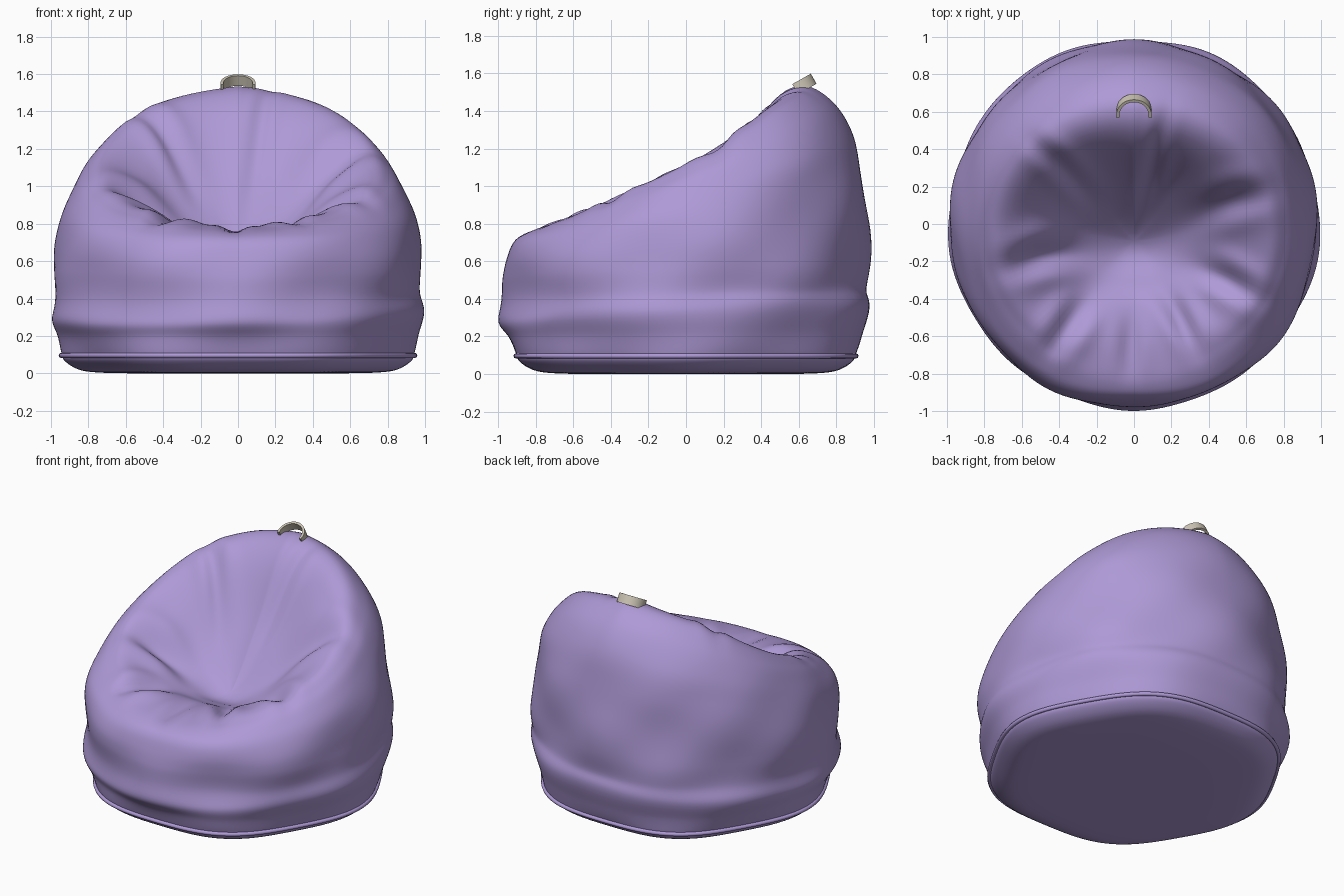
import bpy, bmesh, math
from mathutils import Vector

if "Cube" in bpy.data.objects:
    bpy.data.objects.remove(bpy.data.objects["Cube"])

def material(name, col):
    m = bpy.data.materials.new(name)
    m.diffuse_color = (*col, 1)
    m.use_nodes = True
    m.node_tree.nodes["Principled BSDF"].inputs["Base Color"].default_value = m.diffuse_color
    return m

PURPLE = material("lavender fabric", (0.42, 0.32, 0.67))
BEIGE = material("beige webbing", (0.62, 0.57, 0.47))

def make(name, bm, mat):
    bmesh.ops.recalc_face_normals(bm, faces=bm.faces)
    me = bpy.data.meshes.new(name)
    bm.to_mesh(me)
    bm.free()
    me.materials.append(mat)
    ob = bpy.data.objects.new(name, me)
    bpy.context.collection.objects.link(ob)
    return ob

def catmull(p, t):
    """Smooth curve through tuples p, t in 0..len(p)-1."""
    i = min(int(t), len(p) - 2)
    f = t - i
    a, b, c, d = p[max(i - 1, 0)], p[i], p[i + 1], p[min(i + 2, len(p) - 1)]
    return tuple(0.5 * (2 * q + (r - o) * f + (2 * o - 5 * q + 4 * r - s) * f * f
                 + (3 * q - o - 3 * r + s) * f ** 3) for o, q, r, s in zip(a, b, c, d))

# shared lower profile (radius, height), then upper profiles from front to back
LOWER = [(0, 0), (.5, 0), (.72, .004), (.83, .02), (.905, .065), (.925, .11),
         (.952, .2), (.99, .31), (.972, .42)]
UPPER = [
    [(.975, .52), (.965, .61), (.935, .69), (.88, .735), (.78, .76), (.60, .77), (.42, .752), (.24, .70)],
    [(.985, .54), (.98, .64), (.95, .73), (.9, .79), (.82, .845), (.71, .87), (.51, .80), (.27, .71)],
    [(.98, .56), (.975, .7), (.945, .84), (.89, .96), (.82, 1.06), (.71, 1.115), (.52, 1.01), (.27, .79)],
    [(.98, .58), (.97, .78), (.94, 1.0), (.90, 1.17), (.80, 1.33), (.66, 1.42), (.5, 1.32), (.27, .95)],
    [(.975, .6), (.965, .85), (.94, 1.07), (.88, 1.29), (.77, 1.46), (.61, 1.535), (.45, 1.42), (.25, 1.02)],
]
CENTRE = (0, .68)
# seat creases: angle, centre radius, depth, width
FOLDS = [(199, .53, .06, .07), (13, .55, .045, .07), (-31, .6, .045, .06), (237, .66, .04, .06),
         (-64, .58, .035, .05), (268, .65, .018, .05), (141, .5, .035, .05), (74, .42, .02, .04)]

def hexed(a, z):
    """Slightly hexagonal base that fades out upward."""
    return 0.02 * math.cos(6 * a) * max(0, 1 - max(0, z - .1) / .25)

def upper(a):
    s = (math.degrees(math.asin(max(-1, min(1, math.sin(a))))) + 90) / 45
    return [catmull([u[k] for u in UPPER], s) for k in range(8)]

def profile(a):
    r, z = upper(a + math.pi)[-1]     # continue across the centre so it stays smooth
    return LOWER + upper(a) + [CENTRE, (-r, z)]

def surface(p, a, t):
    r, z = catmull(p, t)
    if r > .5:
        r += hexed(a, z) * min(1, (r - .5) / .3)
    if 5 < t < 13:      # slanting slouch folds around the side
        k = math.sin(math.pi * (t - 5) / 8)
        r += .009 * k * math.sin(5 * a + 9 * z) + .006 * k * math.sin(9 * a - 9 * z)
        z += .05 * math.sin(a + .5) * math.exp(-((t - 7.3) / 1.0) ** 2)
    if t > 11.5:        # radial seat creases with raised edges
        for deg, rc, depth, w in FOLDS:
            d = (a - math.radians(deg) + math.pi) % (2 * math.pi) - math.pi
            if abs(d) < 1.2:
                x = r * math.sin(d) / w
                e = math.exp(-((r - rc) / .17) ** 2) * min(1, (t - 11.5) / 1.5)
                z += depth * e * (.5 * math.exp(-(x - 1.7) ** 2) + .5 * math.exp(-(x + 1.7) ** 2)
                                  - math.exp(-x * x))
    y = r * math.sin(a)
    if t > 13:          # pull the deepest point of the seat forward
        y -= .09 * max(0, 1 - r / .6) ** 2 * (3 - 2 * max(0, 1 - r / .6))
    return Vector((r * math.cos(a), y, z))

# bean bag body
N, SUB, T = 160, 6, 17
bm = bmesh.new()
angles = [2 * math.pi * i / N for i in range(N)]
profs = [profile(a) for a in angles]
rings = [[bm.verts.new(surface(p, a, j / SUB)) for p, a in zip(profs, angles)]
         for j in range(1, T * SUB)]
for lo, hi in zip(rings, rings[1:]):
    for i in range(N):
        bm.faces.new((lo[i], lo[(i + 1) % N], hi[(i + 1) % N], hi[i]))
for ring, co in ((rings[0], (0, 0, 0)), (rings[-1], surface(profs[0], 0, T))):
    c = bm.verts.new(co)
    for i in range(N):
        bm.faces.new((ring[i], ring[(i + 1) % N], c))
body = make("bean_bag_body", bm, PURPLE)

# piping around the base seam
bm = bmesh.new()
M = 8
tube = []
for a in angles:
    ring = []
    for j in range(M):
        b = 2 * math.pi * j / M
        r = .925 + hexed(a, .1) + .014 * math.cos(b)
        ring.append(bm.verts.new((r * math.cos(a), r * math.sin(a), .096 + .014 * math.sin(b))))
    tube.append(ring)
for i in range(N):
    p, q = tube[i], tube[(i + 1) % N]
    for j in range(M):
        bm.faces.new((p[j], q[j], q[(j + 1) % M], p[(j + 1) % M]))
piping = make("base_piping", bm, PURPLE)

# carrying loop: half-ring band leaning backward
bm = bmesh.new()
u, w = Vector((0, .87, .49)), Vector((0, .49, -.87))
origin = Vector((0, .583, 1.553))
secs = []
for i in range(25):
    b = math.radians(-12 + 204 * i / 24)
    sec = []
    for rad, off in ((.094, 0), (.094, .062), (.078, .062), (.078, 0)):
        sec.append(bm.verts.new(origin + Vector((rad * math.cos(b), 0, 0)) + u * rad * math.sin(b) + w * off))
    secs.append(sec)
for p, q in zip(secs, secs[1:]):
    for j in range(4):
        bm.faces.new((p[j], q[j], q[(j + 1) % 4], p[(j + 1) % 4]))
bm.faces.new(secs[0])
bm.faces.new(secs[-1])
handle = make("carry_loop", bm, BEIGE)

# smooth shading
for ob in (body, piping, handle):
    bpy.ops.object.select_all(action='DESELECT')
    ob.select_set(True)
    bpy.context.view_layer.objects.active = ob
    bpy.ops.object.shade_smooth_by_angle(angle=math.radians(50))
